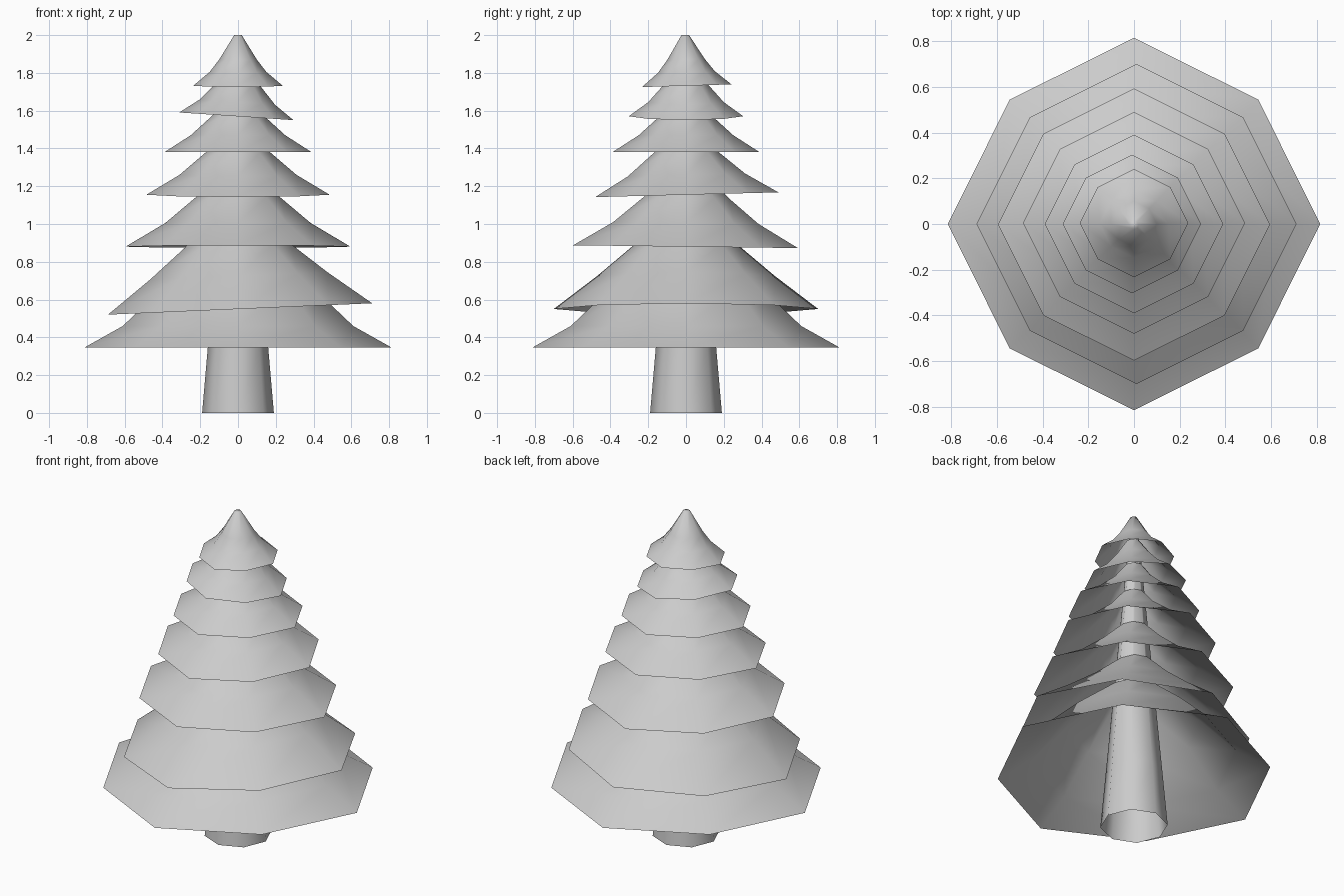
import bpy, bmesh
from math import cos, sin, pi

if "Cube" in bpy.data.objects:
    bpy.data.objects.remove(bpy.data.objects["Cube"])

SIDES = 8


def lathe(name, profile, pinch=1.0, cap_top=False, tilt=(0, 0), pivot=0.0):
    """Eight-sided open shell from (radius, z) points, tilted about its pivot height."""
    bm = bmesh.new()
    rings = []
    for j, (r, z) in enumerate(profile):
        # diagonal corners sit slightly inside the axis corners
        diag = 1.0 if j == len(profile) - 1 else pinch
        rings.append([bm.verts.new((r * (diag if i % 2 else 1) * cos(2 * pi * i / SIDES),
                                    r * (diag if i % 2 else 1) * sin(2 * pi * i / SIDES),
                                    z - pivot)) for i in range(SIDES)])
    for a, b in zip(rings, rings[1:]):
        for i in range(SIDES):
            k = (i + 1) % SIDES
            bm.faces.new((a[i], a[k], b[k], b[i]))
    if cap_top:
        bm.faces.new(rings[-1])
    for f in bm.faces:
        f.smooth = True
    me = bpy.data.meshes.new(name)
    bm.to_mesh(me)
    bm.free()
    ob = bpy.data.objects.new(name, me)
    bpy.context.collection.objects.link(ob)
    ob.location.z = pivot
    ob.rotation_euler = (tilt[0], tilt[1], 0)
    return ob


# tapering trunk, running up inside the branches
lathe("trunk", [(0.19, 0), (0.16, 0.345), (0.02, 1.96)])

# drooping branch tiers, bottom to top: profile and slight tilt (x, y)
tiers = [
    ([(0.815, 0.345), (0.61, 0.46), (0.40, 0.66), (0.14, 0.88)], (0, 0)),
    ([(0.70, 0.55), (0.47, 0.725), (0.28, 0.885), (0.10, 1.06)], (0, -0.043)),
    ([(0.595, 0.88), (0.385, 1.005), (0.225, 1.14), (0.085, 1.28)], (-0.0125, 0)),
    ([(0.485, 1.155), (0.31, 1.26), (0.17, 1.38), (0.07, 1.50)], (0.026, 0)),
    ([(0.39, 1.38), (0.25, 1.47), (0.14, 1.57), (0.055, 1.68)], (0, 0)),
    ([(0.303, 1.57), (0.20, 1.645), (0.115, 1.74), (0.04, 1.84)], (0, 0.067)),
    ([(0.237, 1.732), (0.15, 1.805), (0.10, 1.87), (0.02, 2.0)], (0.03, 0)),
]
for n, (profile, tilt) in enumerate(tiers, 1):
    mid = (profile[0][1] + profile[-1][1]) / 2
    lathe(f"branch_tier_{n}", profile, pinch=0.943, cap_top=(n == len(tiers)),
          tilt=tilt, pivot=mid)
